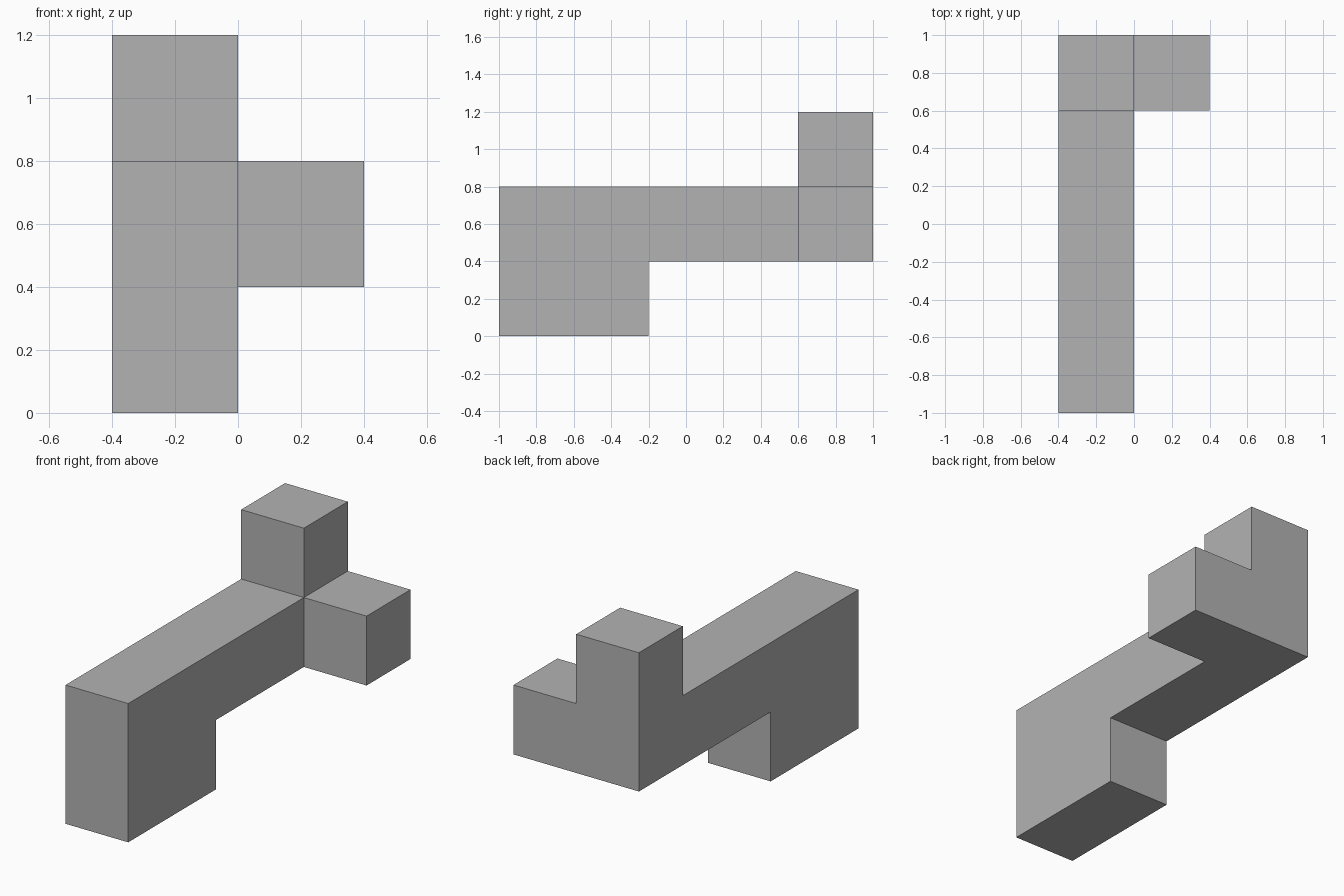
import bpy
import bmesh
from mathutils import Vector

cube = bpy.data.objects.get("Cube")
if cube:
    bpy.data.objects.remove(cube, do_unlink=True)

UNIT = 0.4
ORIGIN = Vector((-0.4, -1.0, 0.0))

# Grey material
grey = bpy.data.materials.new("mid grey")
grey.use_nodes = True
colour = (0.45, 0.45, 0.45, 1)
grey.diffuse_color = colour
grey.node_tree.nodes["Principled BSDF"].inputs["Base Color"].default_value = colour

# Unit cells: long beam, front foot, rear post and side stub
beam = {(0, j, 1) for j in range(5)}
foot = {(0, 0, 0), (0, 1, 0)}
post = {(0, 4, 2)}
stub = {(1, 4, 1)}
cells = beam | foot | post | stub

# Outer skin only: a cell side becomes a face where no neighbour touches it
bm = bmesh.new()
for cell in sorted(cells):
    centre = Vector(cell) + Vector((0.5, 0.5, 0.5))
    for axis in range(3):
        for sign in (-1, 1):
            n = Vector((0, 0, 0))
            n[axis] = sign
            if tuple(int(c + d) for c, d in zip(cell, n)) in cells:
                continue
            u = Vector((0, 0, 0))
            u[(axis + 1) % 3] = 0.5
            v = n.cross(u)
            corners = (-u - v, u - v, u + v, v - u)
            bm.faces.new([bm.verts.new(ORIGIN + UNIT * (centre + n / 2 + c))
                          for c in corners])

# Weld the cells and merge coplanar faces
bmesh.ops.remove_doubles(bm, verts=bm.verts, dist=0.001)
bmesh.ops.dissolve_limit(bm, angle_limit=0.01, verts=bm.verts, edges=bm.edges)
bmesh.ops.recalc_face_normals(bm, faces=bm.faces)

mesh = bpy.data.meshes.new("block_body")
bm.to_mesh(mesh)
bm.free()
mesh.materials.append(grey)
bpy.context.collection.objects.link(bpy.data.objects.new("block_body", mesh))
